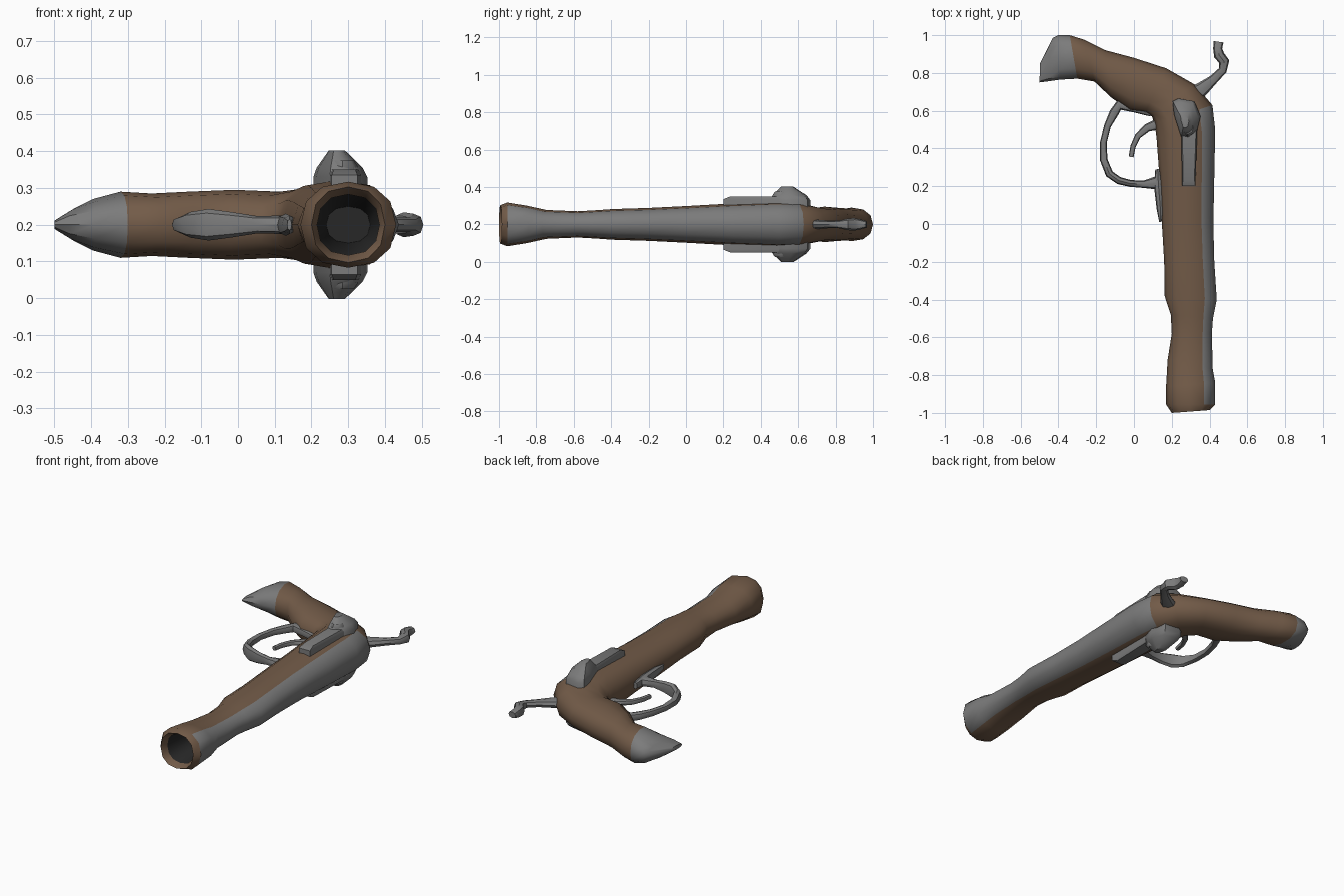
import bpy, bmesh, math
from mathutils import Vector


def material(name, rgb):
    m = bpy.data.materials.new(name)
    m.diffuse_color = (*rgb, 1)
    return m


wood = material("wood", (0.17, 0.105, 0.065))
steel = material("steel", (0.2, 0.2, 0.2))
dark = material("bore_dark", (0.02, 0.02, 0.02))


def skin(name, rings, mats=(steel,), pick=None, mirror=False):
    """Bridge a list of equal-sized rings; all parts are centred on z = 0.2."""
    bm = bmesh.new()
    loops = [[bm.verts.new(p) for p in r] for r in rings]
    n = len(loops[0])
    for i in range(len(loops) - 1):
        for k in range(n):
            l = (k + 1) % n
            f = bm.faces.new((loops[i][k], loops[i][l], loops[i + 1][l], loops[i + 1][k]))
            f.material_index = pick(i, k) if pick else 0
    for i, end in ((0, loops[0]), (len(loops) - 2, loops[-1])):
        bm.faces.new(end).material_index = pick(i, 0) if pick else 0
    bmesh.ops.recalc_face_normals(bm, faces=bm.faces)
    me = bpy.data.meshes.new(name)
    bm.to_mesh(me)
    bm.free()
    for m in mats:
        me.materials.append(m)
    ob = bpy.data.objects.new(name, me)
    bpy.context.collection.objects.link(ob)
    ob.location.z = 0.2
    if mirror:
        mod = ob.modifiers.new("both_sides", 'MIRROR')
        mod.use_axis = (False, False, True)
    bpy.ops.object.select_all(action='DESELECT')
    ob.select_set(True)
    bpy.context.view_layer.objects.active = ob
    bpy.ops.object.shade_smooth_by_angle(angle=math.radians(40))
    return ob


def section(a, b, h, n):
    """Fat ellipse between in-plane points a and b, half height h."""
    a, b = Vector((*a, 0)), Vector((*b, 0))
    ring = []
    for k in range(n):
        c, s = math.cos(math.tau * k / n), math.sin(math.tau * k / n)
        fat = lambda v: math.copysign(abs(v) ** 0.88, v) if abs(v) > 1e-6 else 0
        ring.append((a + b) / 2 + (b - a) / 2 * fat(c) + Vector((0, 0, h * fat(s))))
    return ring


def tube(name, path, n=8):
    """Sweep along (x, y, half width, half height) stations."""
    rings = []
    for i, (x, y, w, h) in enumerate(path):
        p, q = path[max(i - 1, 0)], path[min(i + 1, len(path) - 1)]
        t = Vector((q[0] - p[0], q[1] - p[1])).normalized()
        o = Vector((-t.y, t.x)) * w
        rings.append(section((x - o.x, y - o.y), (x + o.x, y + o.y), h, n))
    return skin(name, rings)


def stack(name, outline, centre, layers):
    """Mirrored side fitting: outline scaled about centre at each (z, scale)."""
    cx, cy = centre
    return skin(name, [[(cx + (x - cx) * s, cy + (y - cy) * s, z) for x, y in outline]
                       for z, s in layers], mirror=True)


# Stock, barrel and bore: inner edge, outer edge, half height
stations = [
    ((0.24, -0.45), (0.36, -0.45), 0.05),
    ((0.215, -0.96), (0.385, -0.96), 0.083),
    ((0.20, -1.0), (0.40, -0.985), 0.103),
    ((0.17, -0.955), (0.43, -0.955), 0.117),
    ((0.17, -0.86), (0.43, -0.84), 0.10),
    ((0.178, -0.72), (0.417, -0.77), 0.077),
    ((0.20, -0.58), (0.412, -0.58), 0.07),
    ((0.195, -0.48), (0.418, -0.5), 0.075),
    ((0.162, -0.38), (0.438, -0.4), 0.082),
    ((0.16, -0.2), (0.425, -0.2), 0.088),
    ((0.148, 0.0), (0.42, 0.0), 0.098),
    ((0.135, 0.25), (0.425, 0.25), 0.112),
    ((0.12, 0.45), (0.43, 0.5), 0.122),
    ((0.11, 0.53), (0.415, 0.63), 0.12),
    ((0.095, 0.57), (0.32, 0.74), 0.103),
    ((0.06, 0.59), (0.17, 0.825), 0.09),
    ((-0.02, 0.60), (0.0, 0.88), 0.095),
    ((-0.12, 0.67), (-0.15, 0.92), 0.09),
    ((-0.21, 0.755), (-0.26, 0.975), 0.085),
    ((-0.30, 0.77), (-0.34, 1.0), 0.09),
    ((-0.39, 0.765), (-0.40, 1.0), 0.07),
    ((-0.46, 0.755), (-0.43, 0.985), 0.045),
    ((-0.50, 0.75), (-0.497, 0.85), 0.012),
]


def body_colour(i, k):
    if i < 1:
        return 2
    return 1 if i >= 19 or (3 <= i <= 12 and k in (0, 1, 10, 11)) else 0


skin("stock_and_barrel", [section(*s, 12) for s in stations], (wood, steel, dark), body_colour)

# Trigger guard, its front tang, and trigger
tube("trigger_guard", [
    (0.09, 0.585, 0.015, 0.02), (0.0, 0.61, 0.018, 0.022), (-0.075, 0.635, 0.03, 0.025),
    (-0.105, 0.59, 0.025, 0.022), (-0.14, 0.52, 0.018, 0.02), (-0.162, 0.43, 0.018, 0.018),
    (-0.16, 0.34, 0.02, 0.02), (-0.13, 0.265, 0.021, 0.035), (-0.08, 0.23, 0.02, 0.043),
    (-0.02, 0.215, 0.018, 0.035), (0.05, 0.21, 0.019, 0.024), (0.14, 0.22, 0.04, 0.025)])
tube("guard_tang", [(0.14, 0.01, 0.006, 0.015), (0.14, 0.08, 0.02, 0.025),
                    (0.13, 0.2, 0.024, 0.03), (0.125, 0.29, 0.012, 0.02)])
tube("trigger", [(0.13, 0.53, 0.03, 0.018), (0.07, 0.51, 0.022, 0.017), (0.02, 0.465, 0.016, 0.015),
                 (-0.005, 0.41, 0.014, 0.014), (-0.015, 0.355, 0.013, 0.013)])

# Cocking hammer
tube("hammer", [
    (0.28, 0.66, 0.05, 0.03), (0.36, 0.715, 0.038, 0.024), (0.42, 0.765, 0.025, 0.02),
    (0.47, 0.815, 0.022, 0.02), (0.477, 0.86, 0.028, 0.03), (0.45, 0.895, 0.028, 0.034),
    (0.443, 0.93, 0.024, 0.028), (0.448, 0.965, 0.026, 0.018)])

# Side fittings, mirrored to both faces
stack("lock_plate", [(0.205, 0.65), (0.235, 0.665), (0.32, 0.65), (0.352, 0.57), (0.33, 0.48),
                     (0.29, 0.45), (0.25, 0.46), (0.212, 0.58)],
      (0.265, 0.535), [(0.06, 1), (0.13, 1), (0.155, 0.85), (0.185, 0.5), (0.202, 0.3)])
stack("lock_bar", [(0.255, 0.2), (0.325, 0.2), (0.335, 0.5), (0.25, 0.5)],
      (0.29, 0.45), [(0.07, 1), (0.135, 1), (0.15, 0.85)])
screw = [(0.285 + 0.04 * math.cos(math.tau * k / 8), 0.51 + 0.045 * math.sin(math.tau * k / 8))
         for k in range(8)]
stack("lock_screw", screw, (0.285, 0.51), [(0.12, 1), (0.16, 1), (0.175, 0.75), (0.165, 0.4)])
